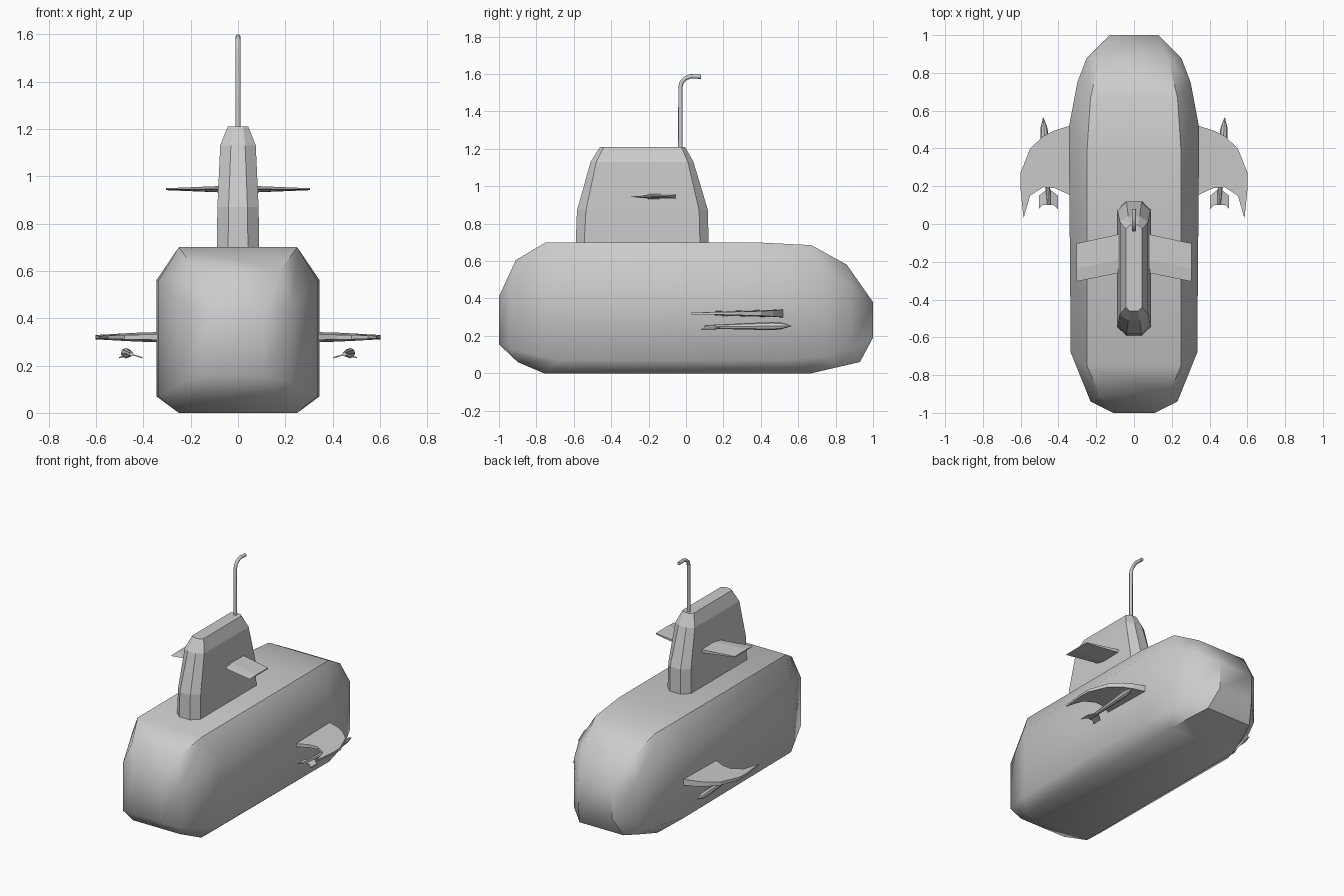
import bpy, bmesh, math
from mathutils import Matrix, Vector

if "Cube" in bpy.data.objects:
    bpy.data.objects.remove(bpy.data.objects["Cube"])


def finish(name, bm, mirror=False, smooth=None):
    bmesh.ops.remove_doubles(bm, verts=bm.verts, dist=0.0005)
    bmesh.ops.recalc_face_normals(bm, faces=bm.faces)
    me = bpy.data.meshes.new(name)
    bm.to_mesh(me)
    bm.free()
    ob = bpy.data.objects.new(name, me)
    bpy.context.collection.objects.link(ob)
    if mirror:
        ob.modifiers.new("mirror", 'MIRROR')
    if smooth:
        bpy.ops.object.select_all(action='DESELECT')
        ob.select_set(True)
        bpy.context.view_layer.objects.active = ob
        bpy.ops.object.shade_smooth_by_angle(angle=math.radians(smooth))
    return ob


def loft(bm, rings):
    """Skin a list of equal closed rings and cap both ends."""
    rows = [[bm.verts.new(p) for p in r] for r in rings]
    n = len(rows[0])
    for a, b in zip(rows, rows[1:]):
        for i in range(n):
            j = (i + 1) % n
            bm.faces.new((a[i], a[j], b[j], b[i]))
    bm.faces.new(rows[0])
    bm.faces.new(rows[-1])


# Hull: per station top (y, half width, z), side (y, half width, z low, z high), bottom (y, half width, z)
stations = [
    ((-1, .11, .41), (-1, .11, .155, .41), (-1, .11, .155)),
    ((-.91, .18, .605), (-.94, .23, .13, .46), (-.90, .18, .06)),
    ((-.75, .25, .70), (-.68, .335, .07, .56), (-.76, .25, 0)),
    ((.37, .25, .70), (.51, .345, .07, .56), (.67, .25, 0)),
    ((.67, .23, .685), (.75, .30, .09, .53), (.80, .215, .03)),
    ((.86, .185, .58), (.88, .25, .13, .46), (.93, .17, .06)),
    ((1, .13, .38), (1, .13, .19, .38), (1, .13, .19)),
]
bm = bmesh.new()
rings = []
for (ty, tw, tz), (sy, sw, lo, hi), (by, bw, bz) in stations:
    half = [(bw, by, bz), (sw, sy, lo), (sw, sy, hi), (tw, ty, tz)]
    rings.append(half + [(-x, y, z) for x, y, z in reversed(half)])
loft(bm, rings)
finish("hull", bm, smooth=40)

# Conning tower: z, half width, nose half width, front y, front shoulder y, rear shoulder y, rear y
bm = bmesh.new()
rings = []
for z, w, n, f, fs, rs, r in [
    (.68, .09, .042, -.59, -.545, .075, .12),
    (.87, .087, .04, -.583, -.535, .07, .118),
    (1.13, .075, .03, -.51, -.48, .01, .04),
    (1.21, .043, .022, -.46, -.44, -.025, -.005),
]:
    half = [(n, f, z), (w, fs, z), (w, rs, z), (n, r, z)]
    rings.append(half + [(-x, y, z) for x, y, z in reversed(half)])
loft(bm, rings)
finish("conning_tower", bm)

# Tower diving planes: tapered, pointed leading edge
bm = bmesh.new()
rings = []
for x, f, r, t in [(.06, -.255, -.05, .014), (.305, -.305, -.103, .004)]:
    m = f + .07
    rings.append([(x, f, .945), (x, m, .945 + t), (x, r, .945 + t * .8),
                  (x, r, .945 - t * .8), (x, m, .945 - t)])
loft(bm, rings)
finish("tower_plane", bm, mirror=True)

# Hull wings: span stations of x, trailing y, leading y, trailing and leading half thickness
bm = bmesh.new()
rings = []
for x, r, f, tr, tf in [
    (.31, .14, .53, .012, .022), (.42, .19, .495, .010, .019),
    (.48, .195, .465, .009, .016), (.55, .15, .40, .007, .012),
    (.585, .03, .31, .005, .010), (.602, .20, .27, .007, .009),
]:
    rings.append([(x, r, .32 - tr), (x, f, .32 - tf), (x, f, .32 + tf), (x, r, .32 + tr)])
loft(bm, rings)
finish("hull_wing", bm, mirror=True)

# Torpedoes under the wings: turned body with drooping tail fins
bm = bmesh.new()
sides = 8
rings = []
for y, rad in [(.10, .009), (.18, .012), (.46, .022), (.51, .018), (.565, .001)]:
    cx = .45 + (y - .10) * .065
    rings.append([(cx + rad * math.cos(i * math.tau / sides), y,
                   .248 + (y - .1) * .012 + rad * math.sin(i * math.tau / sides))
                  for i in range(sides)])
loft(bm, rings)
for s in (1, -1):
    outline = [(0, .19), (.05, .15), (.05, .08), (.03, .10), (0, .10)]
    loft(bm, [[(.453 + s * u, y, .248 - .3 * u + dz) for u, y in outline]
              for dz in (-.003, .003)])
finish("torpedo", bm, mirror=True, smooth=35)

# Periscope: bent tube
cu = bpy.data.curves.new("periscope", 'CURVE')
cu.dimensions = '3D'
cu.bevel_depth = .0115
cu.bevel_resolution = 2
cu.use_fill_caps = True
path = [(-.03, 1.18), (-.03, 1.53), (-.023, 1.557), (-.003, 1.577), (.025, 1.588), (.08, 1.585)]
sp = cu.splines.new('POLY')
sp.points.add(len(path) - 1)
for p, (y, z) in zip(sp.points, path):
    p.co = (0, y, z, 1)
bpy.context.collection.objects.link(bpy.data.objects.new("periscope", cu))
